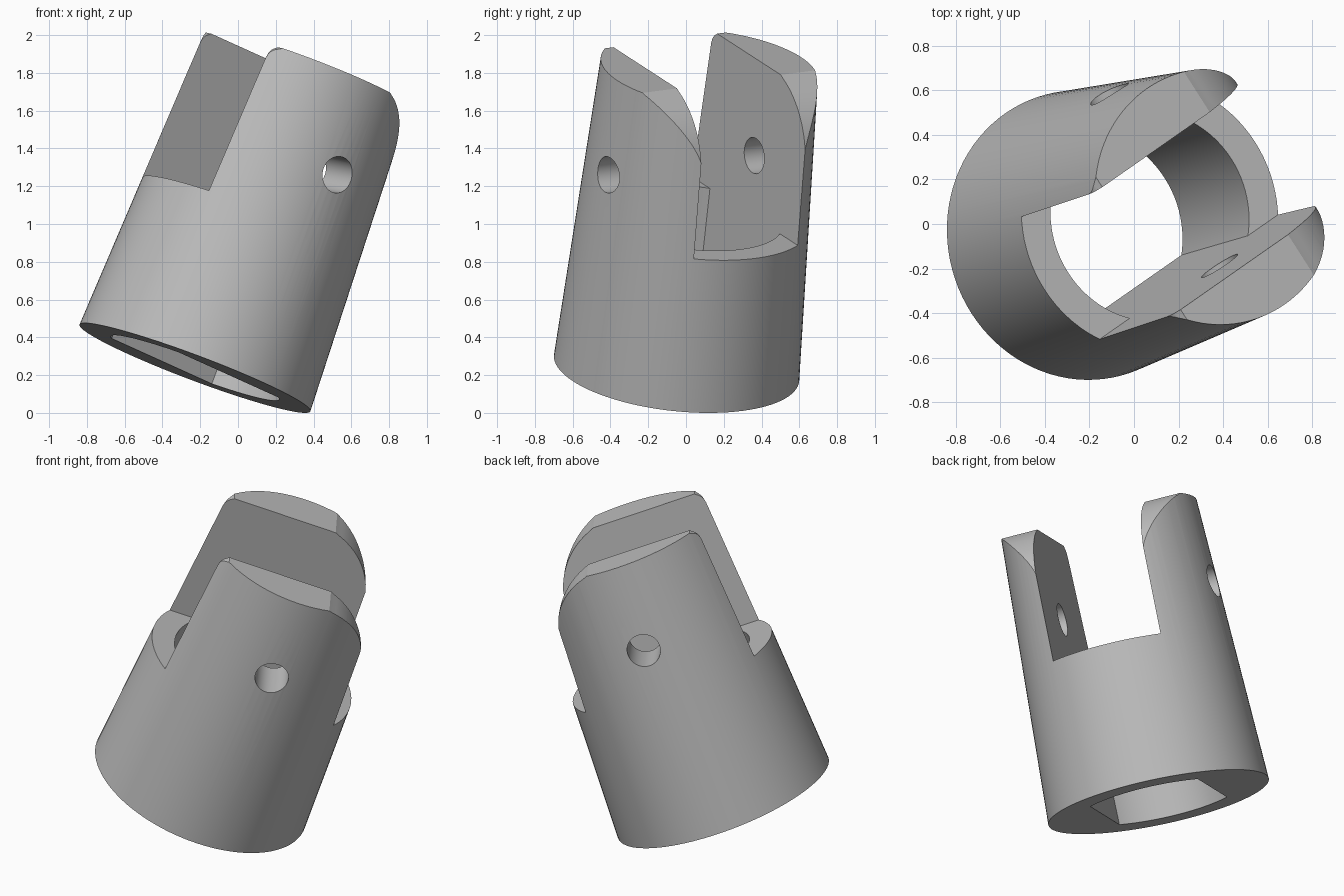
import bpy
import bmesh
from math import cos, sin, radians
from mathutils import Matrix, Vector

if "Cube" in bpy.data.objects:
    bpy.data.objects.remove(bpy.data.objects["Cube"], do_unlink=True)

SEGMENTS = 96
LENGTH = 1.70        # along the tilted axis
BASE_RADIUS = 0.653
TAPER = 0.044        # radius lost per unit of length
SLOT_FLOOR = 0.853
SLOT_HALF = 0.328
BORE_RADIUS = 0.476


def finish(name, bm):
    bmesh.ops.recalc_face_normals(bm, faces=bm.faces)
    mesh = bpy.data.meshes.new(name)
    bm.to_mesh(mesh)
    bm.free()
    obj = bpy.data.objects.new(name, mesh)
    bpy.context.collection.objects.link(obj)
    return obj


def cone(name, r1, r2, z1, z2, segments=SEGMENTS, turn=Matrix()):
    bm = bmesh.new()
    bmesh.ops.create_cone(bm, cap_ends=True, segments=segments, radius1=r1, radius2=r2,
                          depth=z2 - z1, matrix=turn @ Matrix.Translation((0, 0, (z1 + z2) / 2)))
    return finish(name, bm)


def block(name, sx, sy, z1, z2):
    bm = bmesh.new()
    place = Matrix.Translation((0, 0, (z1 + z2) / 2)) @ Matrix.Diagonal((sx, sy, z2 - z1, 1))
    bmesh.ops.create_cube(bm, size=1, matrix=place)
    return finish(name, bm)


def prism(name, outline, half_depth):
    bm = bmesh.new()
    face = bm.faces.new([bm.verts.new((x, -half_depth, z)) for x, z in outline])
    extruded = bmesh.ops.extrude_face_region(bm, geom=[face])["geom"]
    moved = [g for g in extruded if isinstance(g, bmesh.types.BMVert)]
    bmesh.ops.translate(bm, verts=moved, vec=(0, 2 * half_depth, 0))
    return finish(name, bm)


def arc(cx, cz, r, start, end, steps):
    angles = [radians(start + (end - start) * i / steps) for i in range(steps + 1)]
    return [(cx + r * cos(a), cz + r * sin(a)) for a in angles]


def combine(target, tool, operation):
    mod = target.modifiers.new(operation.lower(), "BOOLEAN")
    mod.operation, mod.object, mod.solver = operation, tool, "EXACT"
    bpy.context.view_layer.update()
    result = target.evaluated_get(bpy.context.evaluated_depsgraph_get())
    mesh = bpy.data.meshes.new_from_object(result)
    target.modifiers.clear()
    target.data = mesh
    bpy.data.objects.remove(tool, do_unlink=True)


# Tapered body
body = cone("slotted_sleeve", BASE_RADIUS, BASE_RADIUS - TAPER * LENGTH, 0, LENGTH)

# Prong outline: large swing arc on one side, small rounded corner on the other
outline = [(-1, -0.2), (1, -0.2), (1, 1.26)]
outline += arc(0.05, 1.26, 0.46, 0, 72, 24)
outline += arc(-0.41, LENGTH - 0.068, 0.068, 90, 180, 9)
outline += [(-1, LENGTH - 0.068)]
# keep the flat top exactly on the body's end
outline = [(x, z if z < LENGTH - 0.005 else LENGTH + 0.0005) for x, z in outline]
combine(body, prism("outline_helper", outline, 1), "INTERSECT")

# Fork slot above, flat-sided bore below, sharing the same side walls
opening = cone("opening_helper", BORE_RADIUS, BORE_RADIUS, -0.2, 1.2)
combine(opening, block("slot_helper", 3, 3, SLOT_FLOOR, 2.2), "UNION")
combine(opening, block("width_helper", 2.5, 2 * SLOT_HALF, -0.4, 2.0), "INTERSECT")
combine(body, opening, "DIFFERENCE")

# Cross pin hole through both prongs
turn = Matrix.Translation((0.03, 0, 1.18)) @ Matrix.Rotation(radians(90), 4, "X")
combine(body, cone("pin_helper", 0.097, 0.097, -1, 1, 48, turn), "DIFFERENCE")

# Lean the whole part
axis = Vector((0.35, 0.102, 0.931)).normalized()
along = Vector((0.769, 0.537, -0.348))
along = (along - axis * along.dot(axis)).normalized()
across = axis.cross(along)
lean = Matrix((along, across, axis)).transposed().to_4x4()
body.data.transform(Matrix.Translation((-0.228, -0.05, 0.238)) @ lean)

# Plain grey metal
grey = bpy.data.materials.new("plain_grey")
grey.use_nodes = True
colour = (0.5, 0.5, 0.5, 1)
grey.diffuse_color = colour
grey.node_tree.nodes["Principled BSDF"].inputs["Base Color"].default_value = colour
body.data.materials.clear()
body.data.materials.append(grey)

bpy.ops.object.select_all(action="DESELECT")
body.select_set(True)
bpy.context.view_layer.objects.active = body
bpy.ops.object.shade_smooth_by_angle(angle=radians(14))
